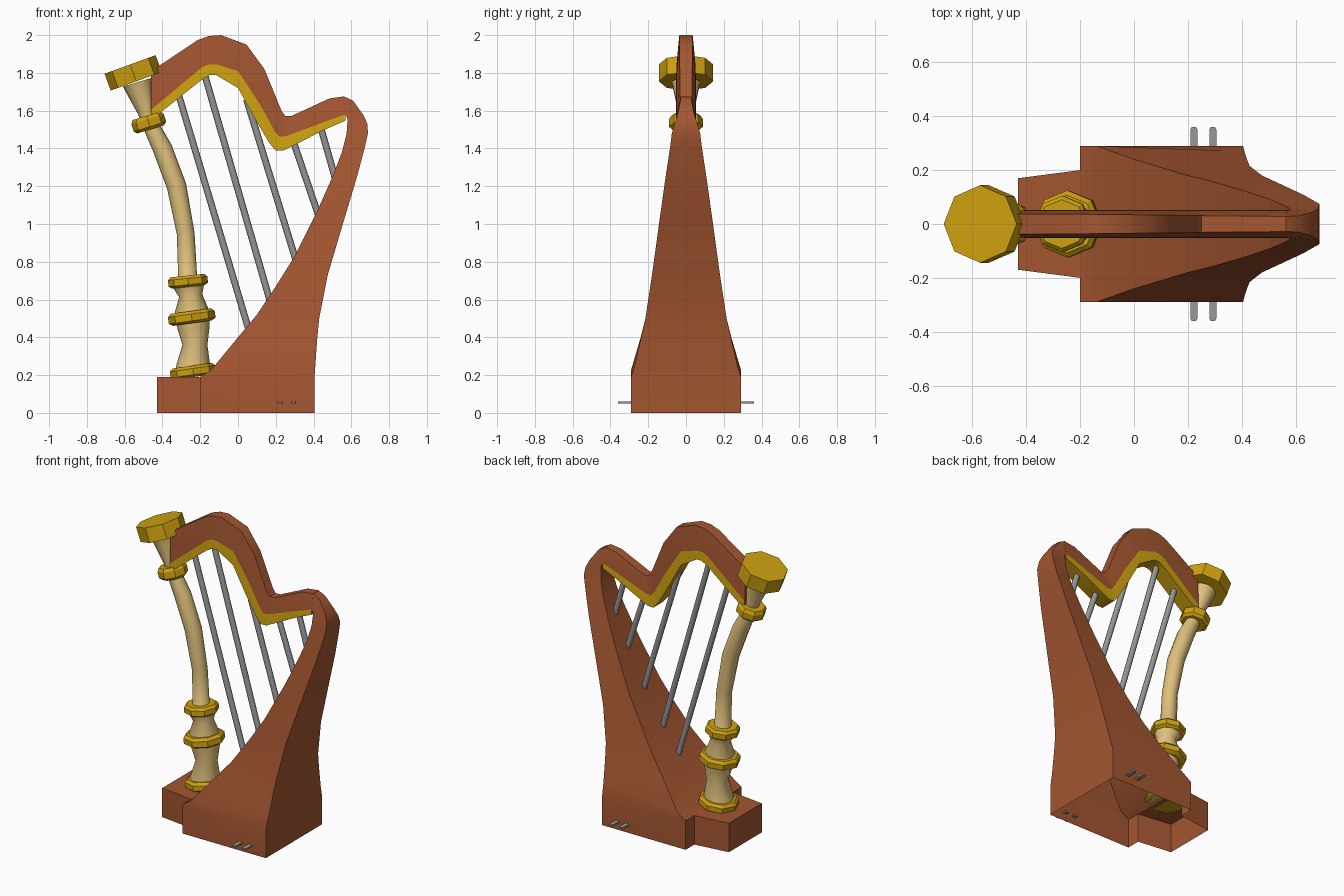
import bpy, bmesh, math
from mathutils import Vector

cube = bpy.data.objects.get("Cube")
if cube:
    bpy.data.objects.remove(cube)


def material(name, rgb):
    m = bpy.data.materials.new(name)
    m.use_nodes = True
    m.diffuse_color = (*rgb, 1)
    m.node_tree.nodes["Principled BSDF"].inputs["Base Color"].default_value = (*rgb, 1)
    return m


WOOD = material("reddish wood", (0.37, 0.093, 0.03))
GOLD = material("gold", (0.62, 0.36, 0.005))
CREAM = material("pale wood", (0.74, 0.53, 0.2))
STEEL = material("grey metal", (0.31, 0.31, 0.31))


def loft(bm, rings, cap_start=False, cap_end=False, mats=None):
    """Skin a series of closed rings with quads; mats gives a slot per ring side."""
    rows = [[bm.verts.new(p) for p in ring] for ring in rings]
    n = len(rows[0])
    for a, b in zip(rows, rows[1:]):
        for i in range(n):
            j = (i + 1) % n
            f = bm.faces.new((a[i], a[j], b[j], b[i]))
            f.material_index = mats[i] if mats else 0
    if cap_start:
        bm.faces.new(rows[0][::-1])
    if cap_end:
        bm.faces.new(rows[-1])


def finish(name, bm, mats, angle=35):
    bmesh.ops.remove_doubles(bm, verts=bm.verts, dist=0.0005)
    bmesh.ops.recalc_face_normals(bm, faces=bm.faces)
    me = bpy.data.meshes.new(name)
    bm.to_mesh(me)
    bm.free()
    for m in mats:
        me.materials.append(m)
    ob = bpy.data.objects.new(name, me)
    bpy.context.collection.objects.link(ob)
    bpy.ops.object.select_all(action="DESELECT")
    ob.select_set(True)
    bpy.context.view_layer.objects.active = ob
    bpy.ops.object.shade_smooth_by_angle(angle=math.radians(angle))
    return ob


def circle(x, z, r, direction, sides):
    """Ring of points around (x, 0, z), square to a direction in the xz plane."""
    d = direction.normalized()
    u, v = Vector((d.z, 0, -d.x)), Vector((0, 1, 0))
    c = Vector((x, 0, z))
    steps = [2 * math.pi * k / sides for k in range(sides)]
    return [c + r * (math.cos(t) * u + math.sin(t) * v) for t in steps]


def tube(name, path, mat, sides):
    """Round bar through (x, z, radius) points."""
    pts = [Vector((x, 0, z)) for x, z, r in path]
    rings = []
    for i, (x, z, r) in enumerate(path):
        d = pts[min(i + 1, len(pts) - 1)] - pts[max(i - 1, 0)]
        rings.append(circle(x, z, r, d, sides))
    bm = bmesh.new()
    loft(bm, rings, True, True)
    return finish(name, bm, [mat], 50)


def collar(name, x, z, r, height, tilt, profile):
    """Octagonal ring; profile holds (radius factor, height factor) pairs."""
    d = Vector((-math.sin(math.radians(tilt)), 0, math.cos(math.radians(tilt))))
    rings = [circle(x + d.x * h * height, z + d.z * h * height, r * k, d, 8)
             for k, h in profile]
    bm = bmesh.new()
    loft(bm, rings, True, True)
    return finish(name, bm, [GOLD], 25)


# Hollow soundbox with the foot block, open underneath
STEP = 0.19
half = [(0.405, 0.29), (-0.2, 0.29), (-0.2, 0.2), (-0.43, 0.17)]
plan = half + [(x, -y) for x, y in reversed(half)]
bm = bmesh.new()
loft(bm, [[(x, y, z) for x, y in plan] for z in (0, STEP)])
bm.faces.new([bm.verts.new((x, y, STEP)) for x, y in plan[2:6]])
# front x, front z, front half width, back x, back z, back half width
sections = [
    (-0.2, STEP, 0.29, 0.405, STEP, 0.29),
    (-0.14, 0.23, 0.29, 0.41, 0.26, 0.27),
    (0.0, 0.4, 0.24, 0.42, 0.4, 0.238),
    (0.1, 0.52, 0.21, 0.43, 0.5, 0.215),
    (0.2, 0.67, 0.18, 0.475, 0.73, 0.18),
    (0.3, 0.83, 0.155, 0.555, 1.0, 0.143),
    (0.42, 1.07, 0.12, 0.63, 1.25, 0.108),
    (0.5, 1.25, 0.093, 0.67, 1.4, 0.085),
    (0.55, 1.38, 0.073, 0.688, 1.48, 0.075),
    (0.575, 1.48, 0.06, 0.685, 1.53, 0.06),
    (0.58, 1.55, 0.052, 0.665, 1.575, 0.045),
    (0.575, 1.57, 0.05, 0.61, 1.652, 0.03),
    (0.56, 1.58, 0.05, 0.56, 1.676, 0.028),
]
loft(bm, [[(a, -w, b), (a, w, b), (c, v, d), (c, -v, d)]
          for a, b, w, c, d, v in sections])
finish("soundbox", bm, [WOOD])

# Curved neck: wood above, gold band along the lower edge
# top x, z, middle x, z, bottom x, z
neck = [
    (-0.46, 1.81, -0.46, 1.605, -0.46, 1.55),
    (-0.215, 1.973, -0.19, 1.83, -0.19, 1.765),
    (-0.155, 1.995, -0.155, 1.845, -0.15, 1.788),
    (-0.09, 2.0, -0.115, 1.845, -0.115, 1.788),
    (0.045, 1.95, 0.0, 1.81, 0.0, 1.72),
    (0.14, 1.82, 0.115, 1.635, 0.085, 1.565),
    (0.23, 1.6, 0.195, 1.49, 0.165, 1.43),
    (0.25, 1.573, 0.22, 1.462, 0.2, 1.388),
    (0.285, 1.573, 0.255, 1.465, 0.24, 1.388),
    (0.485, 1.665, 0.47, 1.545, 0.45, 1.495),
    (0.565, 1.676, 0.568, 1.58, 0.57, 1.548),
]
rings = []
for i, (a, b, c, d, e, f) in enumerate(neck):
    w = 0.038 - 0.001 * i
    rings.append([(a, -w, b), (c, -0.05, d), (e, -0.052, f),
                  (e, 0.052, f), (c, 0.05, d), (a, w, b)])
bm = bmesh.new()
loft(bm, rings, True, True, mats=[0, 1, 1, 1, 0, 0])
finish("neck", bm, [WOOD, GOLD])

# Turned column: x, z, radius
shaft = [
    (-0.238, 0.2, 0.095), (-0.236, 0.25, 0.09), (-0.228, 0.36, 0.066),
    (-0.235, 0.45, 0.085), (-0.245, 0.54, 0.09), (-0.25, 0.62, 0.062),
    (-0.262, 0.68, 0.085), (-0.267, 0.73, 0.05), (-0.277, 0.95, 0.047),
    (-0.325, 1.2, 0.052), (-0.4, 1.4, 0.052), (-0.45, 1.5, 0.045),
    (-0.487, 1.59, 0.042), (-0.535, 1.75, 0.078),
]
tube("column", shaft, CREAM, 10)

# Gold collars and capital on the column
bevelled = [(0.82, -0.5), (1, -0.3), (1, 0.25), (0.86, 0.5)]
collar("column_base", -0.238, 0.22, 0.122, 0.06, 8, bevelled)
collar("lower_collar", -0.245, 0.507, 0.125, 0.065, 8, bevelled)
collar("middle_collar", -0.265, 0.697, 0.105, 0.06, 6, bevelled)
collar("upper_collar", -0.473, 1.537, 0.09, 0.075, 17, bevelled)
collar("capital", -0.555, 1.8, 0.144, 0.095, 20, [(1, -0.5), (1, 0.5)])

# Strings from neck to soundboard
strings = [(-0.325, 1.72, 0.06, 0.43), (-0.185, 1.82, 0.17, 0.59),
           (0.045, 1.66, 0.312, 0.79), (0.285, 1.46, 0.428, 1.04),
           (0.43, 1.54, 0.518, 1.23)]
for n, (a, b, c, d) in enumerate(strings):
    tube(f"string_{n + 1}", [(a, b, 0.018), (c, d, 0.018)], STEEL, 8)

# Flat pedals low on both sides
for side, s in (("back", 1), ("front", -1)):
    for n, x in enumerate((0.222, 0.293)):
        outline = [(-0.013, 0.27), (0.013, 0.27), (0.013, 0.35),
                   (0.008, 0.36), (-0.008, 0.36), (-0.013, 0.35)]
        bm = bmesh.new()
        loft(bm, [[(x + u, s * v, z) for u, v in outline] for z in (0.05, 0.06)],
             True, True)
        finish(f"{side}_pedal_{n + 1}", bm, [STEEL])
